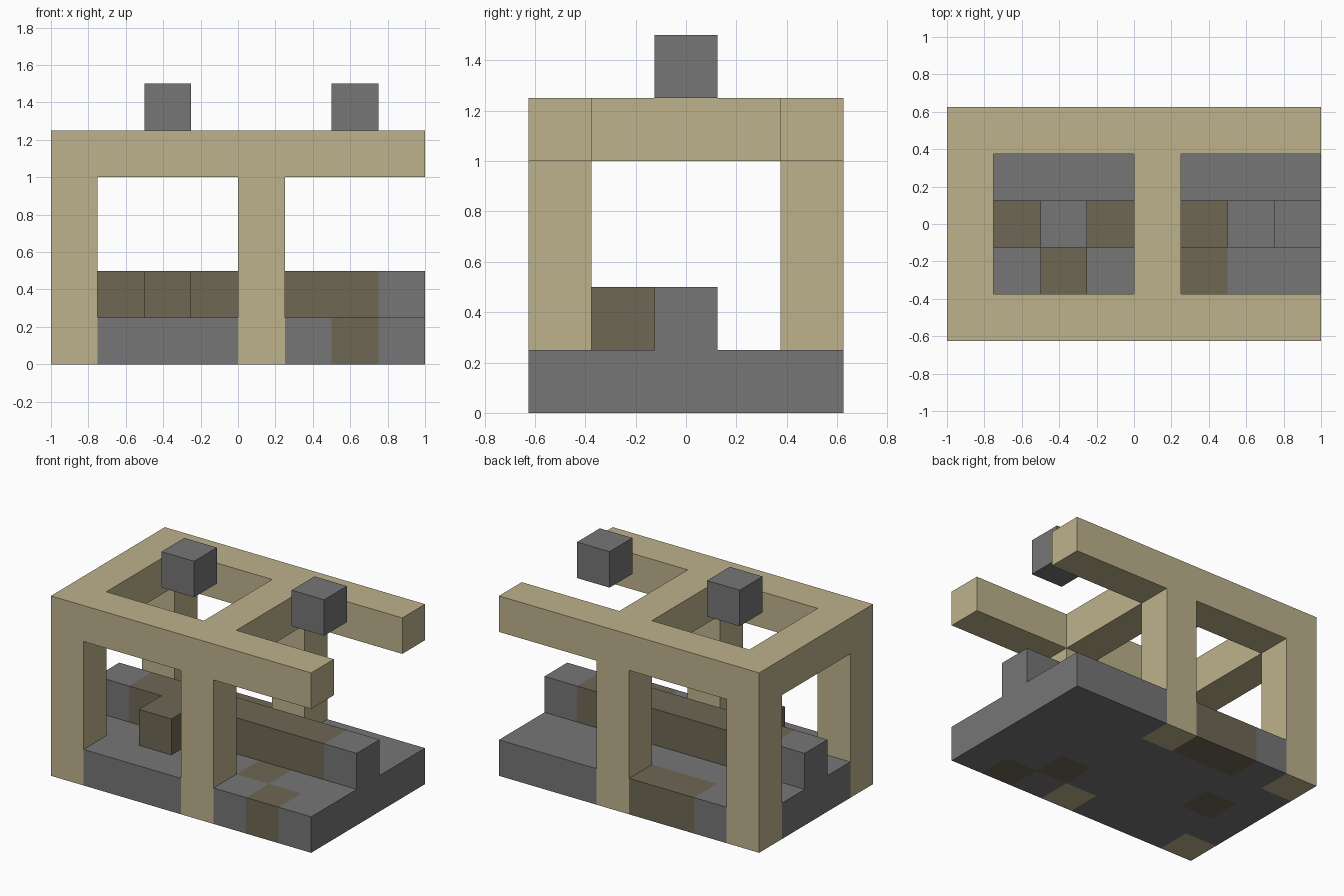
import bpy
import bmesh
from itertools import product
from mathutils import Vector

CELL = 0.25
ORIGIN = Vector((-1.0, -0.625, 0.0))

if "Cube" in bpy.data.objects:
    bpy.data.objects.remove(bpy.data.objects["Cube"], do_unlink=True)


def make_material(name, rgb):
    mat = bpy.data.materials.new(name)
    mat.use_nodes = True
    mat.diffuse_color = (*rgb, 1)
    mat.node_tree.nodes["Principled BSDF"].inputs["Base Color"].default_value = (*rgb, 1)
    return mat


tan = make_material("tan wood", (0.515, 0.445, 0.262))
grey = make_material("grey stone", (0.181, 0.181, 0.181))
brown = make_material("mossy brown stone", (0.156, 0.136, 0.089))


def block(x0, x1, y0, y1, z0, z1):
    """All grid cells from the low to the high index, inclusive."""
    return set(product(range(x0, x1 + 1), range(y0, y1 + 1), range(z0, z1 + 1)))


def cells(z, *xy):
    return {(x, y, z) for x, y in xy}


# Timber frame: four posts carrying two long beams and two crossbeams
posts = {(x, y): block(x, x, y, y, 0, 3) for x in (0, 4) for y in (0, 4)}
long_beams = block(0, 7, 0, 0, 4, 4) | block(0, 7, 4, 4, 4, 4)
crossbeams = block(0, 0, 1, 3, 4, 4) | block(4, 4, 1, 3, 4, 4)

# Stone floor with mossy stones let into it
floor_moss = cells(0, (1, 2), (2, 4), (3, 4), (5, 1), (6, 0))
floor = block(0, 7, 0, 4, 0, 0) - floor_moss - set().union(*posts.values())

# Raised ridge along the middle, with one stone in front of it
ridge_moss = block(1, 6, 2, 2, 1, 1)
ridge_ends = cells(1, (0, 2), (7, 2))

parts = [
    ("stone_floor", grey, floor),
    ("mossy_floor_stones", brown, floor_moss),
    ("ridge_ends", grey, ridge_ends),
    ("mossy_ridge", brown, ridge_moss),
    ("mossy_step", brown, cells(1, (2, 1))),
    ("long_beams", tan, long_beams),
    ("crossbeams", tan, crossbeams),
    ("right_top_block", grey, cells(5, (2, 2))),
    ("left_top_block", grey, cells(5, (6, 2))),
]
for (x, y), post in posts.items():
    side = "right" if x == 0 else "middle"
    end = "front" if y == 0 else "back"
    parts.append((f"{end}_{side}_post", tan, post))

filled = set().union(*(part[2] for part in parts))


def build(name, mat, part_cells):
    """Skin a set of grid cells, leaving out faces against any other cell."""
    bm = bmesh.new()
    for cell in sorted(part_cells):
        for axis, sign in product(range(3), (-1, 1)):
            step = Vector((0, 0, 0))
            step[axis] = sign
            if tuple(int(c + s) for c, s in zip(cell, step)) in filled:
                continue
            u, v = Vector((0, 0, 0)), Vector((0, 0, 0))
            u[(axis + 1) % 3] = 0.5
            v[(axis + 2) % 3] = 0.5 * sign
            mid = Vector(cell) + Vector((0.5, 0.5, 0.5)) + step / 2
            corners = (mid - u - v, mid + u - v, mid + u + v, mid - u + v)
            bm.faces.new([bm.verts.new(ORIGIN + c * CELL) for c in corners])
    bmesh.ops.remove_doubles(bm, verts=bm.verts, dist=0.001)
    mesh = bpy.data.meshes.new(name)
    bm.to_mesh(mesh)
    bm.free()
    mesh.materials.append(mat)
    obj = bpy.data.objects.new(name, mesh)
    bpy.context.collection.objects.link(obj)


for part in parts:
    build(*part)
